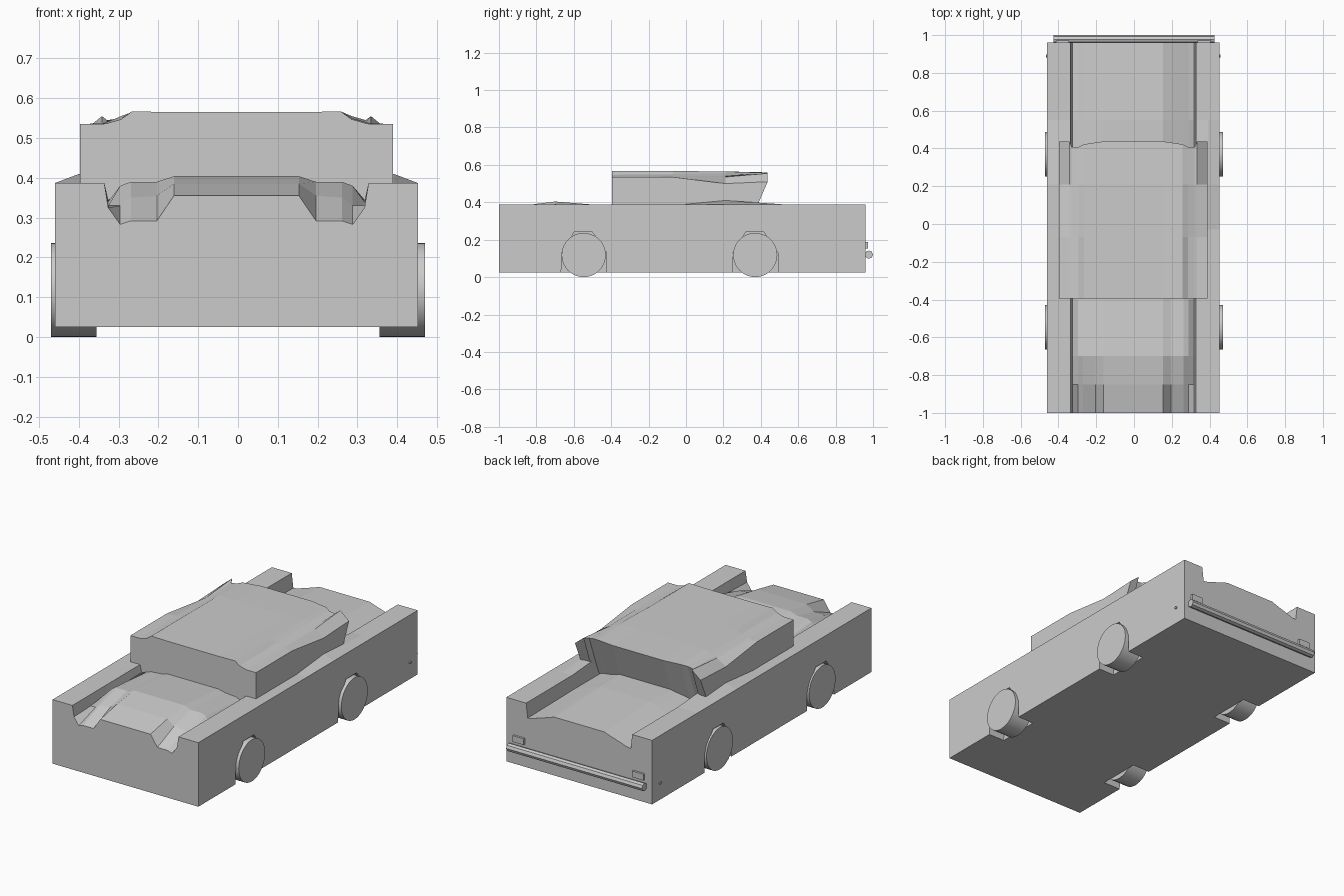
import bpy, bmesh, math
from mathutils import Matrix

if "Cube" in bpy.data.objects:
    bpy.data.objects.remove(bpy.data.objects["Cube"])

CX = -0.004  # body centre line


def add_object(name, bm):
    bmesh.ops.recalc_face_normals(bm, faces=bm.faces)
    me = bpy.data.meshes.new(name)
    bm.to_mesh(me)
    bm.free()
    ob = bpy.data.objects.new(name, me)
    bpy.context.collection.objects.link(ob)
    return ob


def loft(name, sections):
    """Each section: half profile, outside to centre, of (x, y_top, z_top, y_bottom, z_bottom)."""
    bm = bmesh.new()
    rows = []
    for half in sections:
        full = [(CX - p[0], *p[1:]) for p in half] + [(CX + p[0], *p[1:]) for p in reversed(half)]
        top = [bm.verts.new((x, yt, zt)) for x, yt, zt, yb, zb in full]
        low = [bm.verts.new((x, yb, zb)) for x, yt, zt, yb, zb in full]
        rows.append((top, low))
    n = len(rows[0][0])
    for (t0, l0), (t1, l1) in zip(rows, rows[1:]):
        for i in range(n - 1):
            bm.faces.new((t0[i], t0[i + 1], t1[i + 1], t1[i]))
            bm.faces.new((l0[i], l1[i], l1[i + 1], l0[i + 1]))
        for i in (0, n - 1):
            bm.faces.new((t0[i], t1[i], l1[i], l0[i]))
    for t, l in (rows[0], rows[-1]):
        for i in range(n - 1):
            bm.faces.new((t[i], t[i + 1], l[i + 1], l[i]))
    return add_object(name, bm)


def cylinder_x(name, r, x0, x1, y, z, sides):
    bm = bmesh.new()
    m = Matrix.Translation(((x0 + x1) / 2, y, z)) @ Matrix.Rotation(math.pi / 2, 4, 'Y')
    bmesh.ops.create_cone(bm, cap_ends=True, segments=sides, radius1=r, radius2=r,
                          depth=abs(x1 - x0), matrix=m)
    return add_object(name, bm)


def box(name, size, loc):
    bm = bmesh.new()
    bmesh.ops.create_cube(bm, size=1, matrix=Matrix.Translation(loc) @ Matrix.Diagonal((*size, 1)))
    return add_object(name, bm)


# Body: flat slab sides with side rails and sculpted hood and rear deck
body_x = (0.456, 0.395, 0.332, 0.322, 0.292, 0.265, 0.2, 0.157)
body_tops = {
    -1.0: (0.387, 0.387, 0.387, 0.325, 0.283, 0.292, 0.292, 0.355),
    -0.85: (0.387, 0.387, 0.387, 0.33, 0.33, 0.35, 0.355, 0.385),
    -0.7: (0.387, 0.387, 0.387, 0.34, 0.38, 0.39, 0.39, 0.404),
    -0.4: (0.387, 0.387, 0.387, 0.345, 0.355, 0.365, 0.37, 0.38),
    -0.03: (0.387, 0.387, 0.387, 0.345, 0.355, 0.365, 0.37, 0.38),
    0.21: (0.387, 0.41, 0.41, 0.31, 0.325, 0.335, 0.355, 0.37),
    0.55: (0.387, 0.387, 0.387, 0.31, 0.32, 0.33, 0.355, 0.37),
    0.96: (0.387, 0.387, 0.387, 0.305, 0.31, 0.32, 0.34, 0.355),
}
body = loft("car_body", [[(x, y, z, y, 0.025) for x, z in zip(body_x, zs)]
                         for y, zs in body_tops.items()])

# Cabin: upright front, drooping rear roof edges and undercut rear window
cab_x = (0.393, 0.338, 0.325, 0.29, 0.262, 0.16)
cab = []
for y, zs in ((-0.395, (0.535, 0.535, 0.537, 0.547, 0.567, 0.565)),
              (-0.07, (0.535, 0.537, 0.54, 0.55, 0.567, 0.565)),
              (0.21, (0.5, 0.535, 0.54, 0.555, 0.565, 0.565))):
    cab.append([(x, y, z, y, 0.3) for x, z in zip(cab_x, zs)])
rear_inset = (0, 0, 0.03, 0.03, 0.015, 0.0)
rear_top = (0.51, 0.555, 0.545, 0.55, 0.558, 0.56)
cab.append([(x, 0.437 - d, z, 0.345 - d, 0.3)
            for x, z, d in zip(cab_x, rear_top, rear_inset)])
loft("cabin", cab)

# Wheels and their arches
arch = [(-0.122, -0.05), (-0.118, 0.13), (-0.05, 0.242), (0.045, 0.242), (0.122, 0.13), (0.122, -0.05)]
for end, yc in (("front", -0.547), ("rear", 0.37)):
    for side, s in (("left", -1), ("right", 1)):
        bm = bmesh.new()
        face = bm.faces.new([bm.verts.new((s * 0.352, yc + y, z)) for y, z in arch])
        ext = bmesh.ops.extrude_face_region(bm, geom=[face])
        bmesh.ops.translate(bm, vec=(s * 0.2, 0, 0),
                            verts=[v for v in ext["geom"] if isinstance(v, bmesh.types.BMVert)])
        if len(bm.faces) < 8:
            bm.faces.new([v for v in face.verts])
        cutter = add_object(f"{end}_{side}_arch_cutter", bm)
        cutter.hide_render = True
        mod = body.modifiers.new("wheel_arch", 'BOOLEAN')
        mod.operation, mod.solver, mod.object = 'DIFFERENCE', 'EXACT', cutter
        # apply the cut so the helper can be removed
        dg = bpy.context.evaluated_depsgraph_get()
        body_mesh = bpy.data.meshes.new_from_object(body.evaluated_get(dg))
        body.modifiers.clear()
        body.data = body_mesh
        bpy.data.objects.remove(cutter)

        wheel = cylinder_x(f"{end}_{side}_wheel", 0.118, s * 0.355, s * 0.47, yc, 0.118, 40)
        bpy.context.view_layer.objects.active = wheel
        bpy.ops.object.select_all(action='DESELECT')
        wheel.select_set(True)
        bpy.ops.object.shade_smooth_by_angle()

# Rear bumper bar, light plates and side pins
cylinder_x("rear_bumper", 0.022, -0.425, 0.425, 0.978, 0.12, 8)
for side, s in (("left", -1), ("right", 1)):
    box(f"{side}_rear_light", (0.07, 0.014, 0.035), (CX + s * 0.375, 0.965, 0.17))
    cylinder_x(f"{side}_bumper_pin", 0.008, s * 0.43, CX + s * 0.462, 0.89, 0.12, 8)
